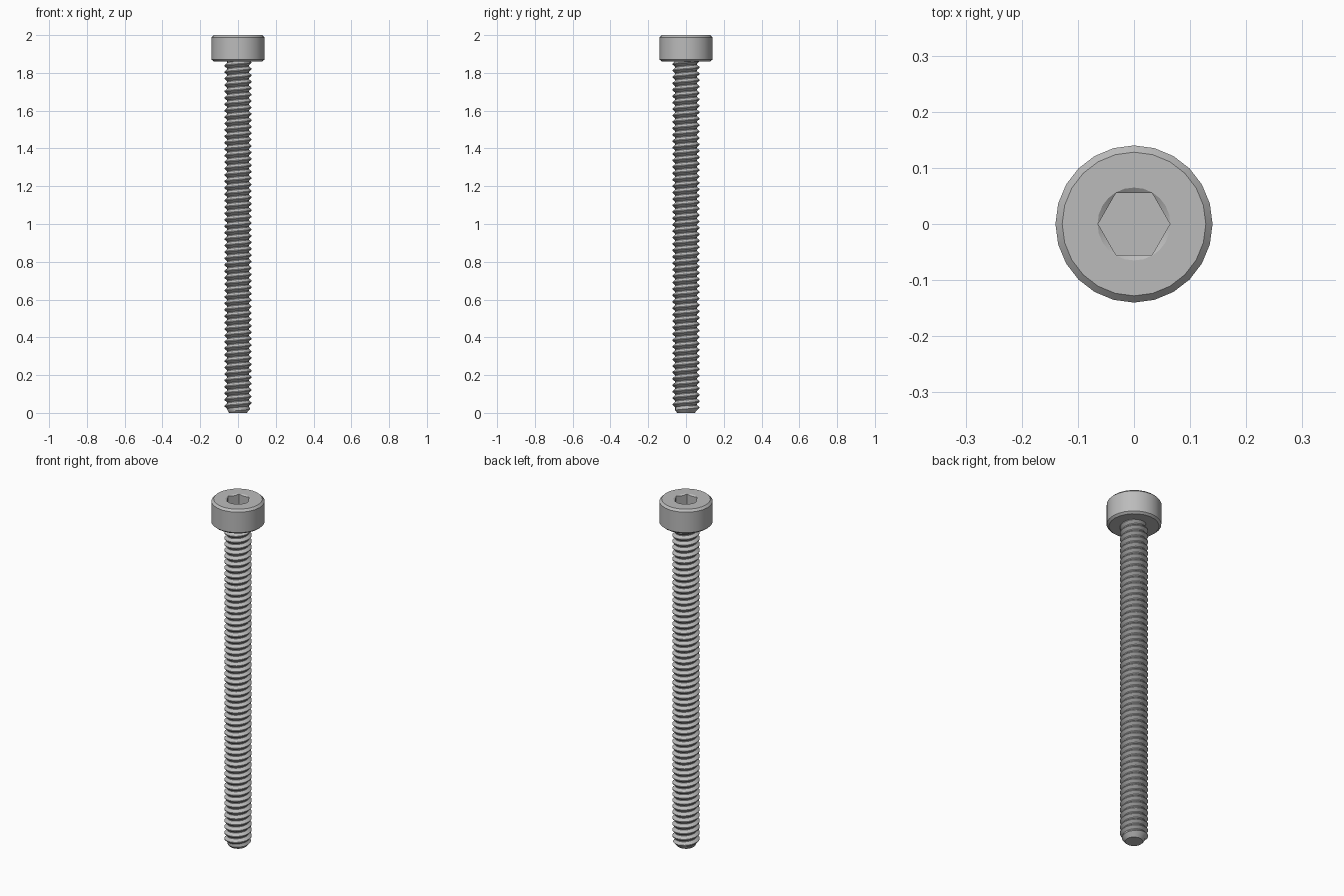
import bpy, bmesh, math

if "Cube" in bpy.data.objects:
    bpy.data.objects.remove(bpy.data.objects["Cube"], do_unlink=True)

SIDES = 24
HEIGHT, HEAD_BASE = 2.0, 1.86
HEAD_R, SOCKET_R = 0.14, 0.064
CREST_R, ROOT_R, TIP_R, PITCH = 0.072, 0.057, 0.046, 0.034

steel = bpy.data.materials.new("steel grey")
steel.use_nodes = True
steel.diffuse_color = (0.5, 0.5, 0.5, 1)
steel.node_tree.nodes["Principled BSDF"].inputs["Base Color"].default_value = steel.diffuse_color


def finish(bm, name):
    bmesh.ops.remove_doubles(bm, verts=bm.verts, dist=0.00005)
    bmesh.ops.recalc_face_normals(bm, faces=bm.faces)
    mesh = bpy.data.meshes.new(name)
    bm.to_mesh(mesh)
    bm.free()
    mesh.materials.append(steel)
    obj = bpy.data.objects.new(name, mesh)
    bpy.context.collection.objects.link(obj)
    bpy.ops.object.select_all(action="DESELECT")
    obj.select_set(True)
    bpy.context.view_layer.objects.active = obj
    bpy.ops.object.shade_smooth_by_angle(angle=math.radians(30))


def point(bm, r, k, z):
    a = math.tau * k / SIDES
    return bm.verts.new((r * math.cos(a), r * math.sin(a), z))


def hex_radius(k):
    # distance to the hexagon outline, corners on the x axis
    a = (math.tau * k / SIDES) % (math.pi / 3) - math.pi / 6
    return SOCKET_R * math.cos(math.pi / 6) / math.cos(a)


# Head: chamfered cylinder with a countersunk hexagonal socket
bm = bmesh.new()
outline = [(HEAD_R - 0.012, HEAD_BASE), (HEAD_R, HEAD_BASE + 0.010),
           (HEAD_R, HEIGHT - 0.012), (HEAD_R - 0.012, HEIGHT), (SOCKET_R + 0.001, HEIGHT)]
loops = [[point(bm, r, k, z) for k in range(SIDES)] for r, z in outline]
loops.append([point(bm, hex_radius(k), k, HEIGHT - 0.001 - 0.6 * (SOCKET_R - hex_radius(k)))
              for k in range(SIDES)])
loops.append([point(bm, hex_radius(k), k, HEIGHT - 0.07) for k in range(SIDES)])
for low, high in zip(loops, loops[1:]):
    for k in range(SIDES):
        n = (k + 1) % SIDES
        bm.faces.new((low[k], low[n], high[n], high[k]))
bm.faces.new(loops[0])
bm.faces.new(loops[-1])
finish(bm, "socket_head")

# Shank: right-handed helical thread, tapered at the tip
bm = bmesh.new()
profile = [(0.0, ROOT_R), (0.12, ROOT_R), (0.5, CREST_R), (0.62, CREST_R)]
top = HEAD_BASE + 0.005
rows = []
for turn in range(-2, math.ceil(top / PITCH) + 1):
    for step, radius in profile:
        row = []
        for k in range(SIDES):
            z = min(max(PITCH * (turn + step + k / SIDES), 0), top)
            r = ROOT_R if z == top else min(radius, TIP_R + 0.9 * z)
            row.append(point(bm, r, k, z))
        rows.append(row)
span = len(profile)
for i in range(len(rows) - span - 1):
    for k in range(SIDES):
        n, shift = (k + 1) % SIDES, span if k == SIDES - 1 else 0
        bm.faces.new((rows[i][k], rows[i + shift][n], rows[i + 1 + shift][n], rows[i + 1][k]))
bmesh.ops.remove_doubles(bm, verts=bm.verts, dist=0.00005)
bmesh.ops.dissolve_degenerate(bm, edges=bm.edges, dist=0.00005)
bmesh.ops.holes_fill(bm, edges=[e for e in bm.edges if e.is_boundary], sides=0)
finish(bm, "threaded_shank")
